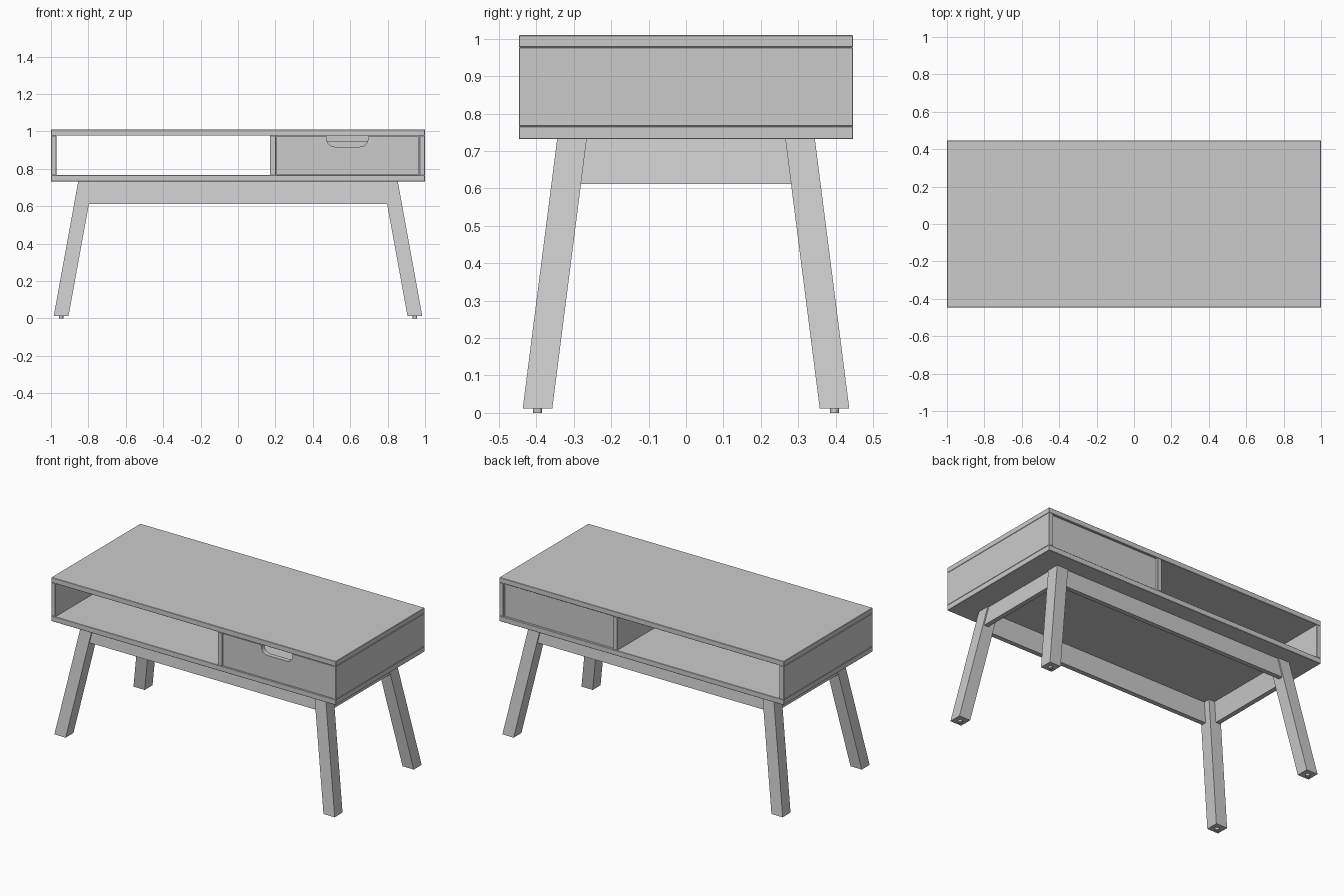
import bpy, bmesh, math

if "Cube" in bpy.data.objects:
    bpy.data.objects.remove(bpy.data.objects["Cube"])


def add_object(name, bm, bevel=0.0):
    bmesh.ops.recalc_face_normals(bm, faces=bm.faces)
    mesh = bpy.data.meshes.new(name)
    bm.to_mesh(mesh)
    bm.free()
    ob = bpy.data.objects.new(name, mesh)
    bpy.context.collection.objects.link(ob)
    if bevel:
        m = ob.modifiers.new("edge_softening", "BEVEL")
        m.width = bevel
        m.segments = 1
    return ob


def loft(name, low, z0, high, z1, bevel=0.0):
    """Block between two horizontal rectangles (x0, x1, y0, y1)."""
    bm = bmesh.new()
    rings = []
    for (x0, x1, y0, y1), z in ((low, z0), (high, z1)):
        rings.append([bm.verts.new((x, y, z))
                      for x, y in ((x0, y0), (x1, y0), (x1, y1), (x0, y1))])
    a, b = rings
    bm.faces.new(a)
    bm.faces.new(b)
    for i in range(4):
        j = (i + 1) % 4
        bm.faces.new((a[i], a[j], b[j], b[i]))
    return add_object(name, bm, bevel)


def box(name, x0, x1, y0, y1, z0, z1, bevel=0.0):
    return loft(name, (x0, x1, y0, y1), z0, (x0, x1, y0, y1), z1, bevel)


D = 0.447                      # half depth of the cabinet
Z_LOW, Z_IN, Z_CEIL, Z_TOP = 0.732, 0.766, 0.977, 1.01

# Cabinet shell
box("table_top", -1, 1, -D, D, Z_CEIL, Z_TOP, 0.002)
box("bottom_panel", -1, 1, -D, D, Z_LOW, Z_IN, 0.002)
box("left_side_panel", -1, -0.97, -D, D, Z_IN, Z_CEIL, 0.002)
box("right_side_panel", 0.97, 1, -D, D, Z_IN, Z_CEIL, 0.002)
box("divider", 0.17, 0.202, -D, D, Z_IN, Z_CEIL, 0.002)
box("back_panel", 0.202, 0.97, D - 0.045, D - 0.015, Z_IN, Z_CEIL)

# Drawer front with a rounded hand slot in its upper edge
X0, X1, ZB, ZT = 0.206, 0.966, 0.769, 0.973
CX, HALF, SLOT_Z, R = 0.585, 0.11, 0.918, 0.042
profile = [(X0, ZB), (X1, ZB), (X1, ZT), (CX + HALF, ZT)]
for side, order in ((1, range(9)), (-1, range(8, -1, -1))):
    for i in order:
        t = math.pi / 2 * i / 8
        profile.append((CX + side * (HALF - R + R * math.cos(t)),
                        SLOT_Z + R - R * math.sin(t)))
profile += [(CX - HALF, ZT), (X0, ZT)]
bm = bmesh.new()
face = bm.faces.new([bm.verts.new((x, -D + 0.004, z)) for x, z in profile])
ext = bmesh.ops.extrude_face_region(bm, geom=[face])
bmesh.ops.translate(bm, vec=(0, 0.03, 0),
                    verts=[v for v in ext["geom"] if isinstance(v, bmesh.types.BMVert)])
add_object("drawer_front", bm)

# Drawer box
Y0, Y1 = -D + 0.034, D - 0.07
box("drawer_left_side", X0 + 0.006, X0 + 0.03, Y0, Y1, ZB + 0.005, 0.95)
box("drawer_right_side", X1 - 0.03, X1 - 0.006, Y0, Y1, ZB + 0.005, 0.95)
box("drawer_back", X0 + 0.03, X1 - 0.03, Y1 - 0.024, Y1, ZB + 0.005, 0.95)
box("drawer_floor", X0 + 0.03, X1 - 0.03, Y0, Y1 - 0.024, ZB + 0.01, ZB + 0.022)

# Splayed legs with small round feet
FOOT_Z, H = 0.012, 0.0395
BX, BY, TX, TY = 0.946, 0.397, 0.815, 0.305
for sx, xn in ((-1, "left"), (1, "right")):
    for sy, yn in ((-1, "front"), (1, "back")):
        bx, by, tx, ty = sx * BX, sy * BY, sx * TX, sy * TY
        loft(f"{yn}_{xn}_leg", (bx - H, bx + H, by - H, by + H), FOOT_Z,
             (tx - H, tx + H, ty - H, ty + H), Z_LOW)
        bm = bmesh.new()
        bmesh.ops.create_cone(bm, cap_ends=True, segments=24, radius1=0.012,
                              radius2=0.012, depth=FOOT_Z)
        bmesh.ops.translate(bm, vec=(bx, by, FOOT_Z / 2), verts=bm.verts)
        add_object(f"{yn}_{xn}_foot", bm)

# Aprons leaning with the legs
AZ, T, INSET = 0.612, 0.03, 0.008
f = (Z_LOW - AZ) / (Z_LOW - FOOT_Z)
dx, dy = (BX - TX) * f, (BY - TY) * f
xi, yi = TX - H, TY - H
xo, yo = TX + H - INSET, TY + H - INSET
for s, yn, xn in ((-1, "front", "left"), (1, "back", "right")):
    ys = sorted((s * yo, s * (yo - T)))
    loft(f"{yn}_apron", (-xi - dx, xi + dx, ys[0] + s * dy, ys[1] + s * dy), AZ,
         (-xi, xi, *ys), Z_LOW)
    xs = sorted((s * xo, s * (xo - T)))
    loft(f"{xn}_apron", (xs[0] + s * dx, xs[1] + s * dx, -yi - dy, yi + dy), AZ,
         (*xs, -yi, yi), Z_LOW)
